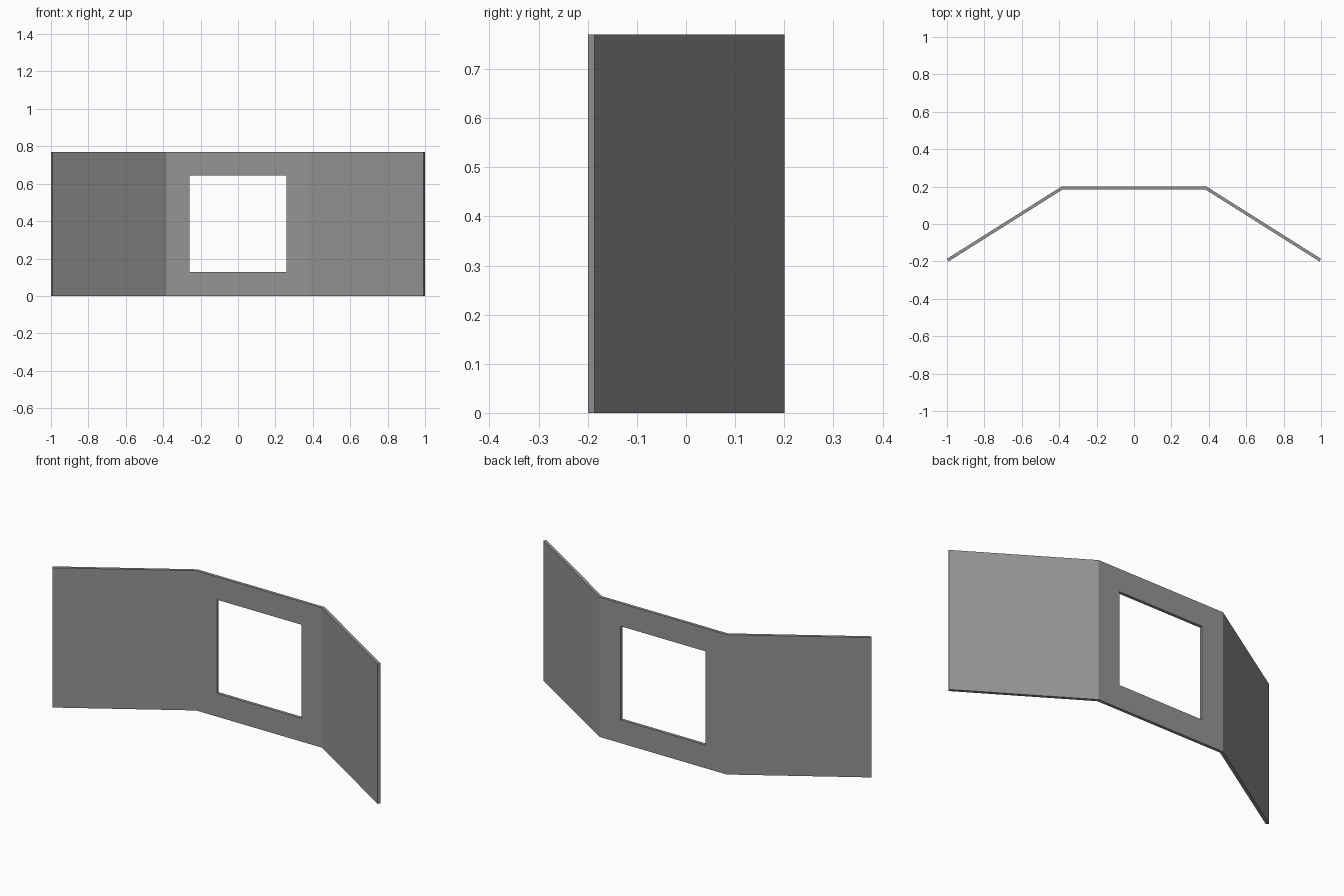
import bpy
import bmesh

cube = bpy.data.objects.get("Cube")
if cube:
    bpy.data.objects.remove(cube, do_unlink=True)

HEIGHT = 0.77
THICKNESS = 0.0165
COLUMNS = [(-1, -0.186), (-0.388, 0.2), (-0.258, 0.2),
           (0.258, 0.2), (0.388, 0.2), (1, -0.186)]
ROWS = [0, 0.128, 0.644, HEIGHT]

# Plain grey paint
grey = bpy.data.materials.new("grey")
grey.use_nodes = True
colour = (0.3, 0.3, 0.3, 1)
grey.diffuse_color = colour
grey.node_tree.nodes["Principled BSDF"].inputs["Base Color"].default_value = colour

# Folded sheet: centre panel with a square opening and two angled wings
bm = bmesh.new()
grid = [[bm.verts.new((x, y, z)) for z in ROWS] for x, y in COLUMNS]
for i in range(len(COLUMNS) - 1):
    for j in range(len(ROWS) - 1):
        if (i, j) != (2, 1):
            bm.faces.new((grid[i][j], grid[i][j + 1],
                          grid[i + 1][j + 1], grid[i + 1][j]))

mesh = bpy.data.meshes.new("folded_wall_panel")
bm.to_mesh(mesh)
bm.free()
mesh.materials.append(grey)
panel = bpy.data.objects.new("folded_wall_panel", mesh)
bpy.context.collection.objects.link(panel)

# Even wall thickness, grown inward from the back
solid = panel.modifiers.new("wall_thickness", 'SOLIDIFY')
solid.thickness = THICKNESS
solid.offset = -1
solid.use_even_offset = True
